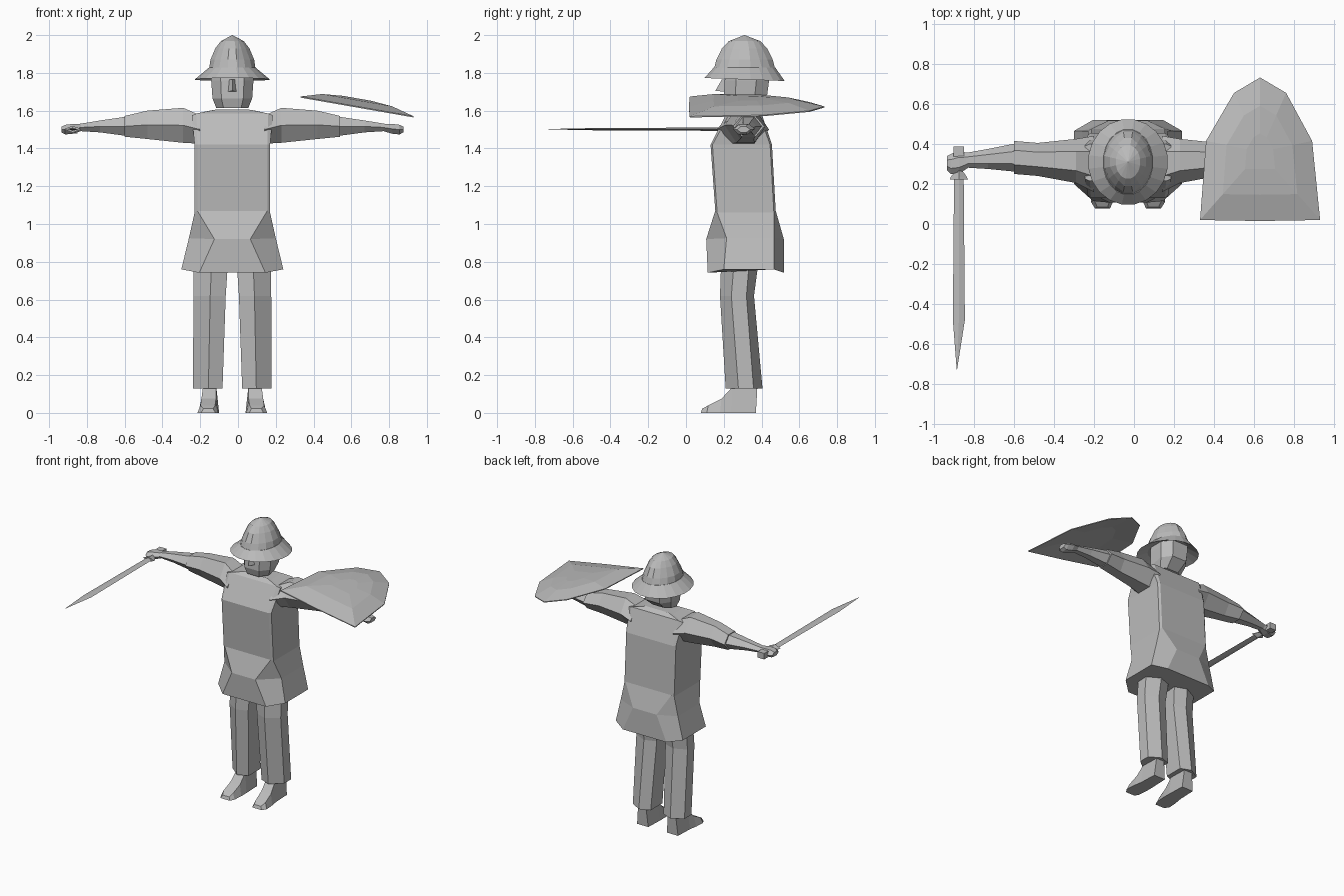
import bpy, bmesh, math
from mathutils import Vector

if "Cube" in bpy.data.objects:
    bpy.data.objects.remove(bpy.data.objects["Cube"])

CX, CY = -0.03, 0.31   # body axis

grey = bpy.data.materials.new("plain grey")
grey.diffuse_color = (0.5, 0.5, 0.5, 1)
grey.use_nodes = True
grey.node_tree.nodes["Principled BSDF"].inputs["Base Color"].default_value = grey.diffuse_color


def loft(name, rings, sides=(1,), cap_start=True, cap_end=True):
    """Skin a list of equal-length rings; x is the distance from the body axis when mirrored."""
    bm = bmesh.new()
    for s in sides:
        loops = [[bm.verts.new((CX + s * p[0], p[1], p[2])) for p in r] for r in rings]
        for a, b in zip(loops, loops[1:]):
            n = len(a)
            for i in range(n):
                j = (i + 1) % n
                bm.faces.new((a[i], a[j], b[j], b[i]))
        if cap_start:
            bm.faces.new(loops[0][::-1])
        if cap_end:
            bm.faces.new(loops[-1])
    bmesh.ops.remove_doubles(bm, verts=bm.verts, dist=0.0005)
    bmesh.ops.recalc_face_normals(bm, faces=bm.faces)
    me = bpy.data.meshes.new(name)
    bm.to_mesh(me)
    bm.free()
    me.materials.append(grey)
    ob = bpy.data.objects.new(name, me)
    bpy.context.collection.objects.link(ob)
    return ob


def oval(rx, ry, z, n=20, cy=CY, rib=1.0, tilt=0.0):
    """Horizontal ring; every second corner can be pulled in to form ribs."""
    out = []
    for i in range(n):
        a = 2 * math.pi * (i + 0.5) / n
        k = rib if i % 4 in (1, 2) else 1.0
        out.append((rx * k * math.cos(a), cy + ry * k * math.sin(a), z + tilt * math.sin(a)))
    return out


def box_ring(x0, x1, y0, y1, z):
    return [(x0, y0, z), (x1, y0, z), (x1, y1, z), (x0, y1, z)]


def arm_ring(d, y0, y1, z0, z1):
    """Six-sided cross-section of an arm at distance d from the body axis."""
    m, zm = (y0 + y1) / 2, (z0 + z1) / 2
    q = (y1 - y0) * 0.22
    return [(d, y0, zm), (d, m - q, z0), (d, m + q, z0),
            (d, y1, zm), (d, m + q, z1), (d, m - q, z1)]


# helmet: flared brim and ribbed dome
loft("helmet_brim", [oval(0.12, 0.15, 1.80), oval(0.20, 0.215, 1.765, tilt=-0.008),
                     oval(0.125, 0.165, 1.828)])
loft("helmet_dome", [oval(0.125, 0.165, 1.822, 16), oval(0.118, 0.152, 1.87, 16, rib=0.95),
                     oval(0.092, 0.122, 1.93, 16, rib=0.92), oval(0.062, 0.085, 1.968, 16),
                     oval(0.001, 0.001, 2.0, 16)])


# head: chamfered block narrowing to the jaw, with brow and nose
def head_ring(w, y0, y1, z0, z1):
    c, m = w * 0.55, (y0 + y1) / 2
    return [(-c, y0, z0), (c, y0, z0), (w, y0 + 0.06, z0), (w, m + 0.05, z1),
            (c, y1, z1), (-c, y1, z1), (-w, m + 0.05, z1), (-w, y0 + 0.06, z0)]


loft("head", [head_ring(0.085, 0.215, 0.36, 1.615, 1.625), head_ring(0.105, 0.2, 0.43, 1.665, 1.685),
              head_ring(0.112, 0.205, 0.44, 1.76, 1.76), head_ring(0.11, 0.21, 0.44, 1.81, 1.81)])
loft("nose", [[(-0.026, 0.21, 1.70), (0.026, 0.21, 1.70), (0, 0.155, 1.705)],
              [(-0.018, 0.21, 1.765), (0.018, 0.21, 1.765), (0, 0.19, 1.765)]])

# coat: shoulders, straight trunk, belly bulge and flared skirt
def coat_ring(xi, xo, yf, yfs, yb, ybs, zc, zs):
    """xi/xo: panel and side half widths; yf/yb: panel depth; yfs/ybs: side depth."""
    return [(-xi, yf, zc), (0, yf, zc), (xi, yf, zc), (xo, yfs, zs), (xo, ybs, zs),
            (xi, yb, zc), (0, yb, zc), (-xi, yb, zc), (-xo, ybs, zs), (-xo, yfs, zs)]


loft("coat", [
    coat_ring(0.175, 0.27, 0.115, 0.20, 0.52, 0.465, 0.742, 0.76),
    coat_ring(0.095, 0.23, 0.107, 0.215, 0.518, 0.465, 0.92, 0.925),
    coat_ring(0.185, 0.20, 0.155, 0.165, 0.475, 0.465, 1.07, 1.06),
    coat_ring(0.185, 0.20, 0.13, 0.14, 0.455, 0.445, 1.42, 1.42),
    coat_ring(0.19, 0.215, 0.215, 0.225, 0.40, 0.39, 1.585, 1.575),
    coat_ring(0.09, 0.12, 0.25, 0.26, 0.37, 0.36, 1.605, 1.60)])

# sleeves, forearms and hands
loft("sleeves", [arm_ring(0.17, 0.16, 0.44, 1.425, 1.575), arm_ring(0.26, 0.205, 0.425, 1.43, 1.615),
                 arm_ring(0.45, 0.24, 0.405, 1.45, 1.60), arm_ring(0.57, 0.25, 0.415, 1.462, 1.572)],
     sides=(1, -1))
loft("forearms", [arm_ring(0.55, 0.26, 0.405, 1.465, 1.57), arm_ring(0.70, 0.275, 0.375, 1.485, 1.548),
                  arm_ring(0.81, 0.282, 0.355, 1.492, 1.53)], sides=(1, -1))
loft("hands", [arm_ring(0.80, 0.28, 0.355, 1.492, 1.53), arm_ring(0.845, 0.25, 0.365, 1.478, 1.53),
               arm_ring(0.885, 0.25, 0.35, 1.474, 1.525), arm_ring(0.905, 0.27, 0.34, 1.485, 1.515)],
     sides=(1, -1))


# trousers: six-sided tubes bending at the knee
def leg_ring(x0, x1, y0, y1, z):
    m, ym = x0 + (x1 - x0) * 0.48, (y0 + y1) / 2
    return [(x0, y0 + 0.03, z), (m, y0, z), (x1, ym - 0.03, z),
            (x1, ym + 0.05, z), (m, y1, z), (x0, y1 - 0.03, z)]


loft("trousers", [leg_ring(0.052, 0.208, 0.21, 0.405, 0.13), leg_ring(0.035, 0.206, 0.18, 0.36, 0.62),
                  leg_ring(0.025, 0.204, 0.185, 0.38, 0.77)], sides=(1, -1))


# shoes: lofted from heel to toe
def shoe_ring(x0, x1, y, z):
    t = (x1 - x0) * 0.15
    return [(x0, y, 0.0), (x1, y, 0.0), (x1 - t, y + 0.008, z), (x0 + t, y + 0.008, z)]


loft("shoes", [shoe_ring(0.075, 0.165, 0.37, 0.14), shoe_ring(0.07, 0.17, 0.24, 0.14),
               shoe_ring(0.07, 0.18, 0.18, 0.075), shoe_ring(0.075, 0.185, 0.11, 0.04),
               shoe_ring(0.09, 0.165, 0.078, 0.022)], sides=(1, -1))


# sword: diamond blade, wedge guard, grip and pommel
SX, SZ = -0.875 - CX, 1.502


def blade_ring(x, w, y, t):
    return [(x - w, y, SZ), (x, y, SZ - t), (x + w, y, SZ), (x, y, SZ + t)]


loft("sword_blade", [blade_ring(SX, 0.024, 0.24, 0.009), blade_ring(SX, 0.03, -0.48, 0.006),
                     blade_ring(SX - 0.01, 0.001, -0.728, 0.001)])
loft("sword_guard", [blade_ring(SX, 0.046, 0.222, 0.018), blade_ring(SX, 0.04, 0.235, 0.018),
                     blade_ring(SX, 0.012, 0.275, 0.014)])
loft("sword_grip", [blade_ring(SX, 0.016, 0.26, 0.016), blade_ring(SX, 0.016, 0.35, 0.016)])
loft("sword_pommel", [box_ring(SX - 0.026, SX + 0.026, 0.338, 0.387, SZ - 0.022),
                      box_ring(SX - 0.026, SX + 0.026, 0.338, 0.387, SZ + 0.022)])

# shield: tilted pointed plate with a raised middle
outline = [(0.33, 0.02), (0.63, 0.015), (0.93, 0.02), (0.89, 0.415), (0.76, 0.655),
           (0.63, 0.732), (0.50, 0.655), (0.36, 0.415)]


def shield_ring(scale, lift):
    return [(x - CX, y, 1.672 - (x - 0.33) * 0.175 + lift)
            for x, y in ((0.63 + (px - 0.63) * scale, 0.36 + (py - 0.36) * scale)
                         for px, py in outline)]


loft("shield", [shield_ring(0.45, 0.018), shield_ring(1.0, -0.003), shield_ring(1.0, 0.003),
                shield_ring(0.62, 0.036), shield_ring(0.25, 0.046)])
